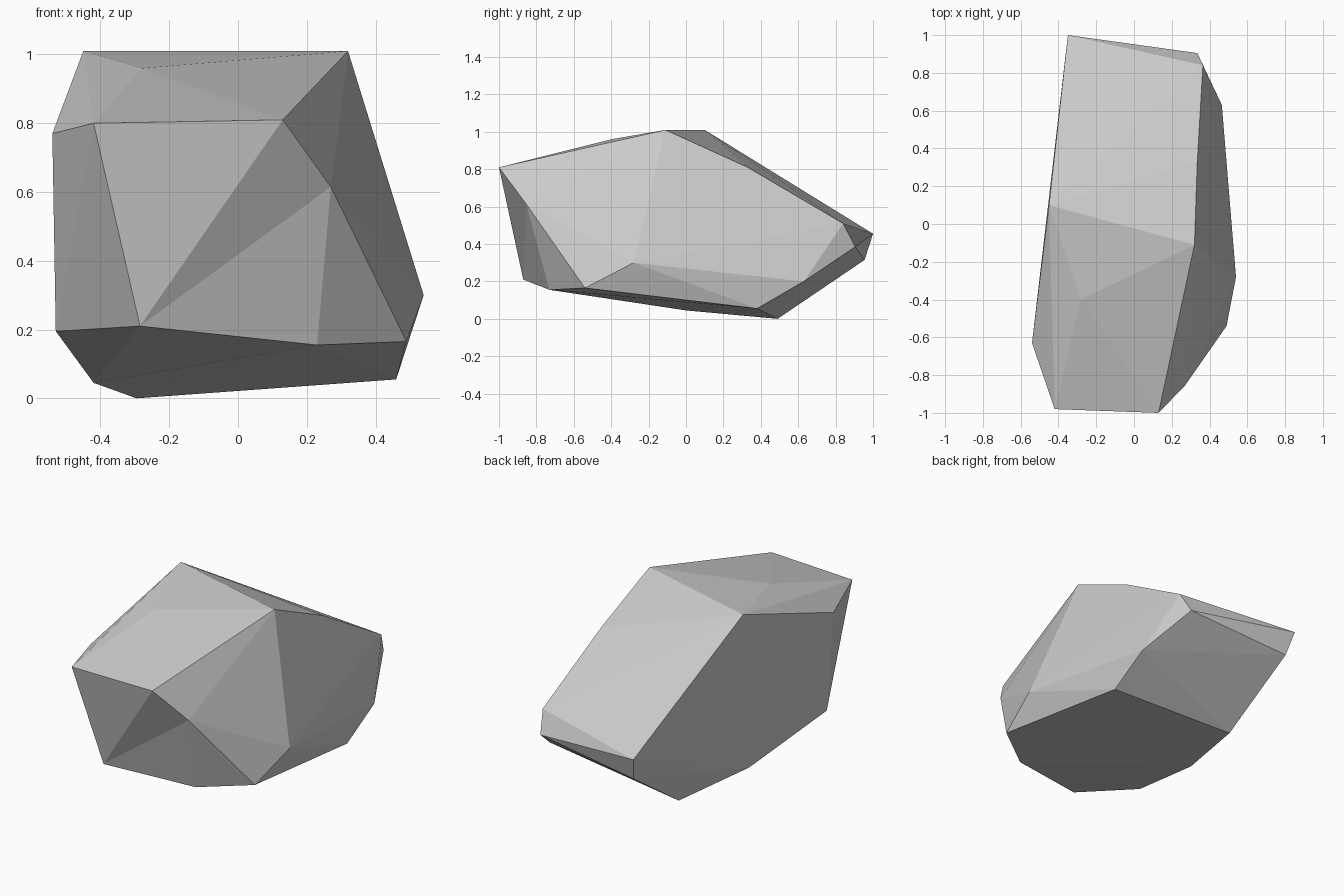
import bpy
import bmesh

# Remove the default object
default_object = bpy.data.objects.get("Cube")
if default_object:
    bpy.data.objects.remove(default_object, do_unlink=True)


def make_material(name, color):
    """Plain flat material, same colour in viewport and render."""
    material = bpy.data.materials.new(name)
    material.use_nodes = True
    material.diffuse_color = color
    shader = next(n for n in material.node_tree.nodes if n.type == "BSDF_PRINCIPLED")
    shader.inputs["Base Color"].default_value = color
    return material


# Corners of the boulder, grouped by the side they belong to
top_corners = dict(
    peak_right=(-.45, .10, 1.01),
    peak_left=(.32, -.11, 1.01),
    ridge=(-.28, -.40, .96),
    shoulder_left=(.335, .33, .81),
    shoulder_right=(-.39, .61, .665),
)
front_corners = dict(
    brow_side=(-.54, -.63, .77),
    brow_right=(-.42, -.98, .80),
    brow_left=(.13, -1, .81),
    chin_right=(-.285, -.87, .21),
    chin_left=(.23, -.73, .155),
    cheek_low=(.49, -.54, .165),
    cheek_high=(.54, -.28, .30),
)
bottom_corners = dict(
    base_side=(-.53, -.58, .195),
    base_right=(-.42, 0, .045),
    base_back=(-.295, .49, 0),
    base_left=(.46, .38, .055),
)
back_corners = dict(
    tail_tip=(-.35, 1, .455),
    tail_low=(-.32, .955, .315),
    tail_left=(.335, .905, .385),
    tail_high=(.365, .84, .51),
    tail_side=(.465, .63, .20),
)

# Boulder body: convex hull of the corners
bm = bmesh.new()
corner = {}
for group in (top_corners, front_corners, bottom_corners, back_corners):
    for name, position in group.items():
        corner[name] = bm.verts.new(position)
bmesh.ops.convex_hull(bm, input=list(bm.verts), use_existing_faces=False)

# Chipped front corner: open the hull there and fan it to a sunken point
rim_names = ("brow_left", "chin_right", "chin_left",
             "cheek_low", "cheek_high", "peak_left")
rim = {corner[name] for name in rim_names}
chipped = [face for face in bm.faces if all(v in rim for v in face.verts)]
bmesh.ops.delete(bm, geom=chipped, context="FACES")
chip = bm.verts.new((.27, -.855, .615))
for edge in [e for e in bm.edges if e.is_boundary]:
    bm.faces.new((edge.verts[0], edge.verts[1], chip))

# Tidy the surface and keep flat facets
loose = [v for v in bm.verts if not v.link_faces]
bmesh.ops.delete(bm, geom=loose, context="VERTS")
bmesh.ops.recalc_face_normals(bm, faces=list(bm.faces))
for face in bm.faces:
    face.smooth = False

mesh = bpy.data.meshes.new("boulder")
bm.to_mesh(mesh)
bm.free()
mesh.materials.append(make_material("stone grey", (.6, .6, .6, 1)))
boulder = bpy.data.objects.new("boulder", mesh)
bpy.context.collection.objects.link(boulder)
